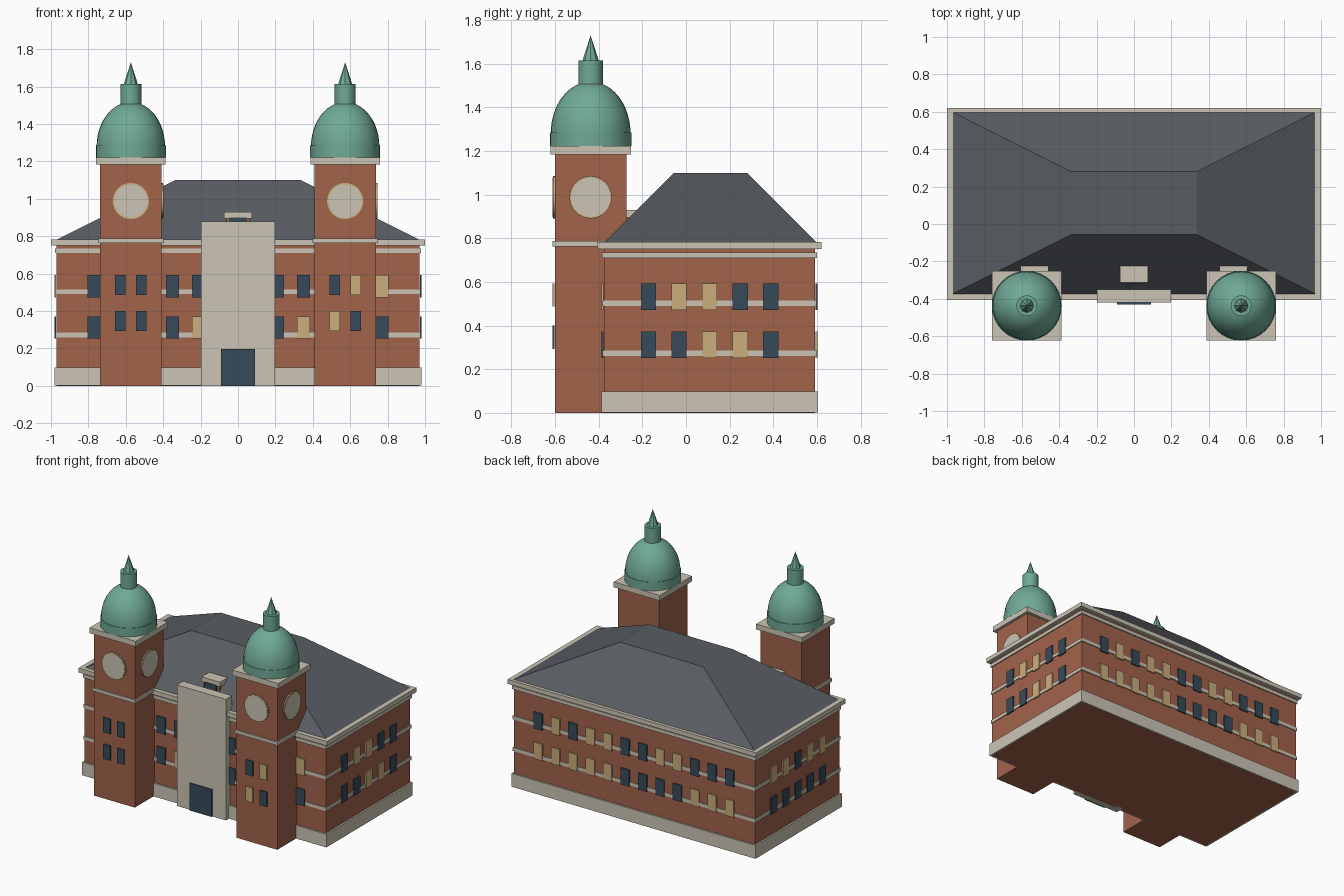
import bpy, bmesh, math
from mathutils import Matrix

if "Cube" in bpy.data.objects:
    bpy.data.objects.remove(bpy.data.objects["Cube"])


def material(name, rgb):
    m = bpy.data.materials.new(name)
    m.diffuse_color = (*rgb, 1)
    m.use_nodes = True
    m.node_tree.nodes["Principled BSDF"].inputs["Base Color"].default_value = m.diffuse_color
    return m


BRICK = material("brick", (0.36, 0.125, 0.07))
STONE = material("stone", (0.60, 0.56, 0.46))
SLATE = material("slate", (0.098, 0.107, 0.12))
COPPER = material("green_copper", (0.162, 0.402, 0.305))
GLASS = material("dark_glass", (0.037, 0.069, 0.102))
LIT = material("lit_glass", (0.60, 0.42, 0.20))


def finish(name, bm, mat, smooth=False):
    bmesh.ops.recalc_face_normals(bm, faces=bm.faces)
    me = bpy.data.meshes.new(name)
    bm.to_mesh(me)
    bm.free()
    me.materials.append(mat)
    ob = bpy.data.objects.new(name, me)
    bpy.context.collection.objects.link(ob)
    if smooth:
        bpy.ops.object.select_all(action='DESELECT')
        ob.select_set(True)
        bpy.context.view_layer.objects.active = ob
        bpy.ops.object.shade_smooth_by_angle(angle=math.radians(35))
    return ob


def box(name, mat, x, y, z):
    """Box from (low, high) ranges on each axis."""
    bm = bmesh.new()
    bmesh.ops.create_cube(bm, size=1)
    for v in bm.verts:
        v.co = [r[0] if c < 0 else r[1] for c, r in zip(v.co, (x, y, z))]
    return finish(name, bm, mat)


def around(cx, cy, hx, hy):
    return (cx - hx, cx + hx), (cy - hy, cy + hy)


def lathe(name, mat, cx, cy, profile, sides, smooth=True):
    """Closed turned shape from (radius, height) points."""
    bm = bmesh.new()
    rings = []
    for r, z in profile:
        n = 1 if r == 0 else sides
        rings.append([bm.verts.new((cx + r * math.cos(2 * math.pi * i / sides),
                                    cy + r * math.sin(2 * math.pi * i / sides), z)) for i in range(n)])
    for a, b in zip(rings, rings[1:]):
        for i in range(sides):
            j = (i + 1) % sides
            if len(b) == 1:
                bm.faces.new((a[i], a[j], b[0]))
            else:
                bm.faces.new((a[i], a[j], b[j], b[i]))
    for ring in (rings[0], rings[-1]):
        if len(ring) > 1:
            bm.faces.new(ring)
    return finish(name, bm, mat, smooth)


def plate(name, mat, axis, sign, wall, along, z, w, h):
    """Window plate standing proud of a wall that faces sign*axis."""
    depth = sorted((wall + sign * 0.002, wall + sign * 0.011))
    span = (along - w / 2, along + w / 2)
    height = (z - h / 2, z + h / 2)
    if axis == 'x':
        box(name, mat, depth, span, height)
    else:
        box(name, mat, span, depth, height)


def disc(name, mat, axis, x, y, z, r, t):
    """Clock disc facing -y or +x."""
    turn = Matrix.Rotation(math.pi / 2, 4, 'Y' if axis == 'x' else 'X')
    bm = bmesh.new()
    bmesh.ops.create_cone(bm, cap_ends=True, segments=32, radius1=r, radius2=r, depth=t,
                          matrix=Matrix.Translation((x, y, z)) @ turn)
    finish(name, bm, mat)


# Main block with stone plinth, string courses and cornice
CY, HX, HY = 0.108, 0.97, 0.484


def block(name, mat, grow, z0, z1):
    box(name, mat, *around(0, CY, HX + grow, HY + grow), (z0, z1))


block("main_walls", BRICK, 0, 0, 0.76)
block("plinth", STONE, 0.012, 0.001, 0.097)
block("lower_course", STONE, 0.006, 0.26, 0.285)
block("upper_course", STONE, 0.006, 0.49, 0.515)
block("frieze", STONE, 0.008, 0.71, 0.735)
block("cornice", STONE, 0.029, 0.75, 0.782)

# Hipped roof with flat top
bm = bmesh.new()
low, high = [[bm.verts.new((sx * hx, CY + 0.004 + sy * hy, z))
              for sx, sy in ((-1, -1), (1, -1), (1, 1), (-1, 1))]
             for hx, hy, z in ((0.972, 0.487, 0.78), (0.335, 0.168, 1.1))]
for i in range(4):
    j = (i + 1) % 4
    bm.faces.new((low[i], low[j], high[j], high[i]))
bm.faces.new(low)
bm.faces.new(high)
finish("roof", bm, SLATE)

# Wall windows: one letter per window along the axis, L for lit, D for dark
rows = [("front", 'y', -1, 0, CY - HY, "DDDDDDDDDDDL", "DDDDLDDDLDDD"),
        ("back", 'y', 1, 0, CY + HY, "DDDLLDDLLDLD", "LLLDDDDLLLLL"),
        ("right", 'x', 1, CY, HX, "DLLDD", "DDLLD"),
        ("left", 'x', -1, CY, -HX, "LLDLL", "DDDDD")]
for side, axis, sign, mid, wall, upper, lower in rows:
    for pattern, z in ((upper, 0.532), (lower, 0.312)):
        for i, c in enumerate(pattern):
            along = mid + (i - (len(pattern) - 1) / 2) * 0.14
            plate(side + "_window", LIT if c == "L" else GLASS, axis, sign, wall, along, z, 0.07, 0.12)

# Entrance bay and door
box("entrance_bay", STONE, (-0.197, 0.197), (-0.42, -0.35), (0, 0.88))
box("door", GLASS, (-0.09, 0.09), (-0.43, -0.421), (0, 0.198))

# Dormers on the front slope
for x in (-0.532, 0, 0.532):
    box("dormer_body", BRICK, (x - 0.062, x + 0.062), (-0.303, -0.235), (0.79, 0.9))
    box("dormer_cap", STONE, (x - 0.074, x + 0.074), (-0.312, -0.225), (0.895, 0.93))
    box("dormer_window", GLASS, (x - 0.046, x + 0.046), (-0.317, -0.309), (0.81, 0.9))

# Twin clock towers
TY, TH = -0.437, 0.164
for tx, upper, lower in ((-0.573, "DD", "DD"), (0.573, "DL", "LD")):
    box("tower_shaft", BRICK, *around(tx, TY, TH, TH), (0, 1.19))
    box("tower_course", STONE, *around(tx, TY, 0.174, 0.174), (0.763, 0.787))
    box("tower_cap", STONE, *around(tx, TY, 0.185, 0.185), (1.183, 1.222))
    for pattern, z in ((upper, 0.54), (lower, 0.347)):
        for c, dx in zip(pattern, (-0.056, 0.056)):
            plate("tower_window", LIT if c == "L" else GLASS, 'y', -1, TY - TH, tx + dx, z, 0.057, 0.107)
    # clock faces on the front and the right
    for axis, x, y in (('y', tx, TY - TH), ('x', tx + TH, TY)):
        disc("clock_rim", LIT, axis, x, y, 0.988, 0.097, 0.016)
        disc("clock_face", STONE, axis, x, y, 0.988, 0.09, 0.02)
    # copper drum, dome, lantern and spire
    lathe("dome_drum", COPPER, tx, TY, [(0.187, 1.222), (0.187, 1.285)], 32)
    dome = [(0.183 * math.cos(a), 1.28 + 0.238 * math.sin(a))
            for a in (math.radians(7.5 * k) for k in range(12))]
    lathe("dome", COPPER, tx, TY, dome + [(0, 1.518)], 32)
    lathe("lantern", COPPER, tx, TY, [(0.056, 1.49), (0.056, 1.615)], 16)
    lathe("spire", COPPER, tx, TY, [(0.037, 1.615), (0, 1.73)], 8, False)
